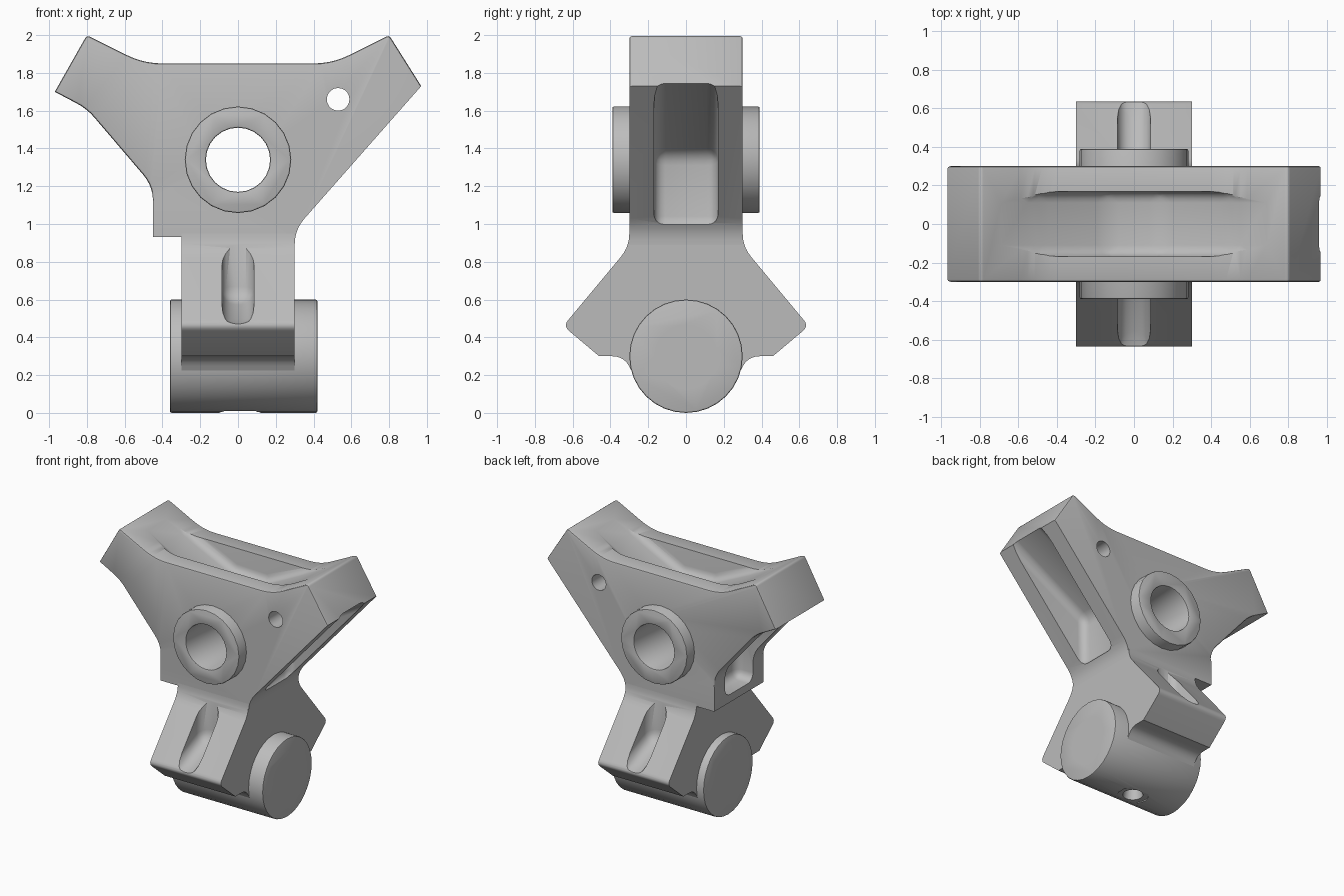
import bpy, bmesh, math
from mathutils import Vector, Matrix

old = bpy.data.objects.get("Cube")
if old:
    bpy.data.objects.remove(old, do_unlink=True)

metal = bpy.data.materials.new("grey metal")
metal.use_nodes = True
GREY = (0.5, 0.5, 0.5, 1)
metal.diffuse_color = GREY
metal.node_tree.nodes["Principled BSDF"].inputs["Base Color"].default_value = GREY


def finish(name, bm):
    bmesh.ops.recalc_face_normals(bm, faces=bm.faces)
    mesh = bpy.data.meshes.new(name)
    bm.to_mesh(mesh)
    bm.free()
    mesh.materials.append(metal)
    ob = bpy.data.objects.new(name, mesh)
    bpy.context.collection.objects.link(ob)
    return ob


def rounded(points, steps=5):
    """Round the corners that carry a third value, the distance cut back."""
    out = []
    for i, p in enumerate(points):
        c = Vector(p[:2])
        if len(p) == 2:
            out.append(c)
            continue
        a = Vector(points[i - 1][:2])
        b = Vector(points[(i + 1) % len(points)][:2])
        a = c + (a - c).normalized() * p[2]
        b = c + (b - c).normalized() * p[2]
        for k in range(steps + 1):
            t = k / steps
            out.append(a * (1 - t) ** 2 + c * 2 * t * (1 - t) + b * t * t)
    return out


def prism(name, points, half, axis, bevel=0, rule=None, segments=4):
    """Extrude a side profile evenly both ways along x or y."""
    bm = bmesh.new()
    def place(p, d):
        return (p.x, d, p.y) if axis == "y" else (d, p.x, p.y)
    face = bm.faces.new([bm.verts.new(place(p, -half)) for p in rounded(points)])
    moved = bmesh.ops.extrude_face_region(bm, geom=[face])["geom"]
    shift = (0, 2 * half, 0) if axis == "y" else (2 * half, 0, 0)
    bmesh.ops.translate(bm, vec=shift, verts=[v for v in moved if isinstance(v, bmesh.types.BMVert)])
    if bevel:
        edges = [e for e in bm.edges if rule is None or rule(e)]
        bmesh.ops.bevel(bm, geom=edges, offset=bevel, segments=segments,
                        profile=0.5, affect="EDGES", clamp_overlap=True)
    return finish(name, bm)


def cylinder(name, centre, axis, length, r1, r2=None, sides=24):
    bm = bmesh.new()
    bmesh.ops.create_cone(bm, cap_ends=True, segments=sides, radius1=r1,
                          radius2=r1 if r2 is None else r2, depth=length)
    turn = {"x": Matrix.Rotation(math.pi / 2, 4, "Y"),
            "y": Matrix.Rotation(math.pi / 2, 4, "X"), "z": Matrix()}[axis]
    bm.transform(Matrix.Translation(centre) @ turn)
    return finish(name, bm)


def activate(ob):
    bpy.ops.object.select_all(action="DESELECT")
    ob.select_set(True)
    bpy.context.view_layer.objects.active = ob


def cut(ob, *cutters):
    activate(ob)
    for c in cutters:
        mod = ob.modifiers.new("cut", "BOOLEAN")
        mod.operation, mod.solver, mod.object = "DIFFERENCE", "EXACT", c
        bpy.ops.object.modifier_apply(modifier=mod.name)
        bpy.data.objects.remove(c, do_unlink=True)


def smooth(ob, bevel=0):
    activate(ob)
    if bevel:
        mod = ob.modifiers.new("edges", "BEVEL")
        mod.width, mod.segments, mod.angle_limit = bevel, 2, math.radians(40)
        bpy.ops.object.modifier_apply(modifier=mod.name)
    bpy.ops.object.shade_smooth_by_angle(angle=math.radians(32))


# Upper body with two arms and a small side tab
PIVOT, AXLE, NECK = 1.34, 0.3, 0.93
upper_body = prism("upper_body", [
    (-0.97, 1.7), (-0.8, 2.0, 0.02), (-0.5, 1.85, 0.1), (0.5, 1.85, 0.1),
    (0.8, 2.0, 0.02), (0.97, 1.73), (0.3, 0.97, 0.08), (0.3, NECK),
    (-0.45, NECK), (-0.45, 1.2, 0.08), (-0.8, 1.61, 0.06)], 0.3, "y", 0.018,
    lambda e: abs(e.verts[0].co.y - e.verts[1].co.y) < 0.01
    and min(v.co.z for v in e.verts) > 1.05, 2)

# Pockets in the top and under both arms, then the cross holes
cut(upper_body,
    prism("top_pocket", [(-0.88, 2.05), (-0.5, 1.84), (-0.14, 1.67), (0.14, 1.66),
                         (0.5, 1.84), (0.88, 2.05), (0.88, 2.4), (-0.88, 2.4)],
          0.17, "y", 0.06),
    prism("right_pocket", [(0.31, 0.98), (0.31, 1.37), (1.3, 1.94), (1.5, 0.98)],
          0.17, "y", 0.06),
    prism("left_pocket", [(-0.31, 0.99), (-0.31, 1.37), (-1.3, 1.79), (-1.5, 0.99)],
          0.17, "y", 0.06),
    cylinder("pivot_clearance", (0, 0, PIVOT), "y", 1, 0.2),
    cylinder("small_hole", (0.53, 0, 1.66), "y", 1, 0.06, sides=20))
smooth(upper_body)

# Flared lower body
half = [(0.3, NECK), (0.3, 0.88, 0.07), (0.65, 0.46, 0.04), (0.46, 0.3),
        (0.33, 0.3, 0.06), (0.265, 0.18)]
lower_body = prism("lower_body", half + [(-p[0], *p[1:]) for p in reversed(half)],
                   0.3, "x")
for side in (1, -1):
    groove = [(0.31, 1.3), (0.31, 0.6), (0.62, 0.47), (0.95, 0.42), (0.95, 1.3)]
    cut(lower_body, prism("groove", [(side * y, z) for y, z in groove],
                          0.085, "x", 0.07))
cut(lower_body, cylinder("axle_clearance", (0, 0, AXLE), "x", 1, 0.2))
smooth(lower_body)

# Pivot sleeve running front to back
pivot_sleeve = cylinder("pivot_sleeve", (0, 0, PIVOT), "y", 0.78, 0.282)
cut(pivot_sleeve, cylinder("pivot_bore", (0, 0, PIVOT), "y", 1, 0.17))
smooth(pivot_sleeve, 0.009)

# Axle sleeve running side to side, with a drilled flat underneath
axle_sleeve = cylinder("axle_sleeve", (0.03, 0, AXLE), "x", 0.78, 0.3, sides=32)
cut(axle_sleeve, cylinder("axle_bore", (0, 0, AXLE), "x", 1.2, 0.17))
smooth(axle_sleeve, 0.009)
cut(axle_sleeve,
    cylinder("flat_spot", (0.01, 0, -0.04), "z", 0.1, 0.11),
    cylinder("oil_hole", (0.01, 0, 0.1), "z", 0.24, 0.075, 0.04))
smooth(axle_sleeve)
